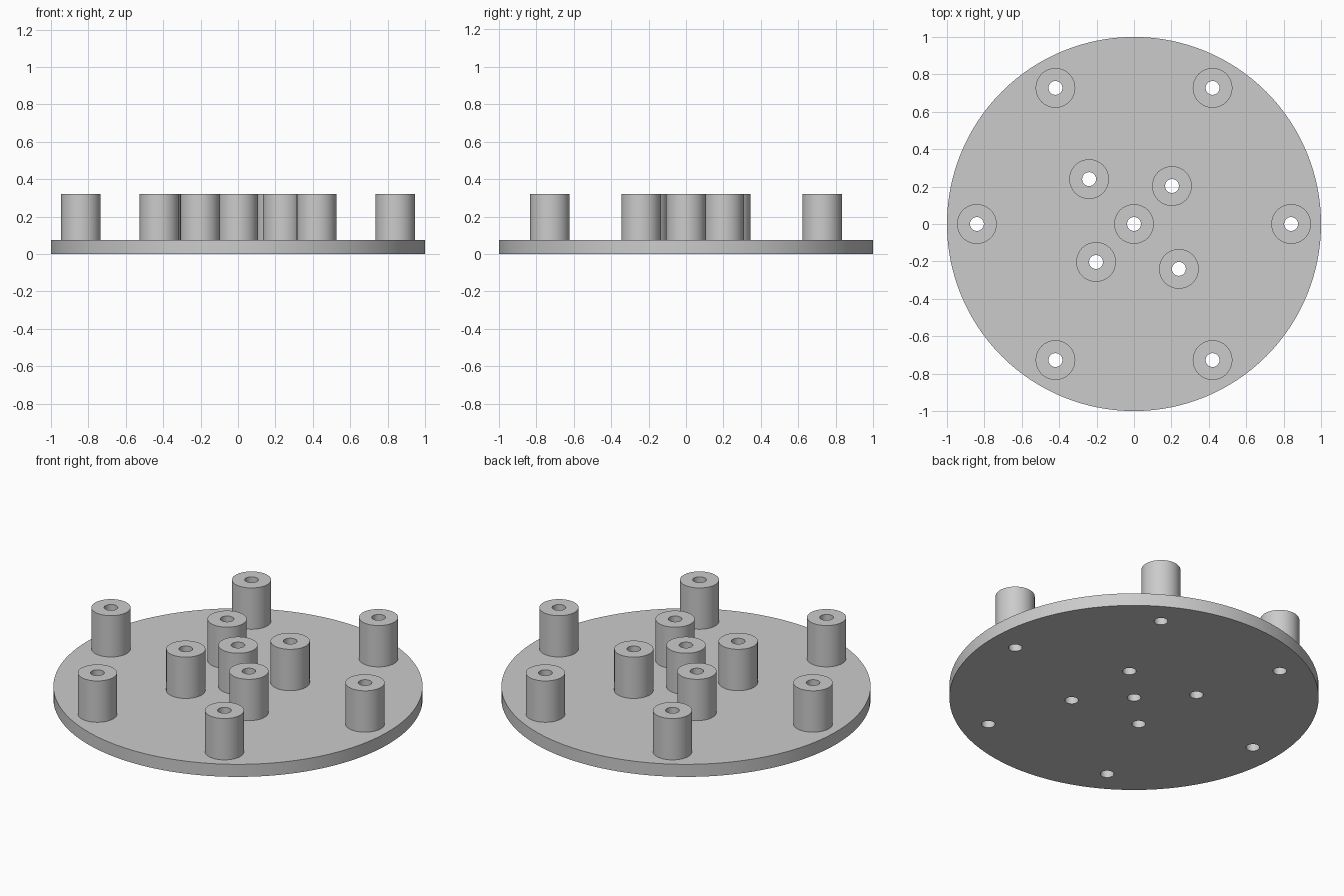
import bpy
import bmesh
from math import cos, sin, pi, radians

if "Cube" in bpy.data.objects:
    bpy.data.objects.remove(bpy.data.objects["Cube"], do_unlink=True)

PLATE_H, TOP = 0.075, 0.322
POST_R, BORE_R = 0.106, 0.037
RING_R = 0.84
SIDES = 64

grey = bpy.data.materials.new("plain grey")
grey.use_nodes = True
colour = (0.6, 0.6, 0.6, 1)
grey.diffuse_color = colour
grey.node_tree.nodes["Principled BSDF"].inputs["Base Color"].default_value = colour


def finish(name, bm):
    bmesh.ops.recalc_face_normals(bm, faces=bm.faces)
    mesh = bpy.data.meshes.new(name)
    bm.to_mesh(mesh)
    bm.free()
    mesh.materials.append(grey)
    obj = bpy.data.objects.new(name, mesh)
    bpy.context.collection.objects.link(obj)
    return obj


def smooth(obj):
    bpy.ops.object.select_all(action="DESELECT")
    obj.select_set(True)
    bpy.context.view_layer.objects.active = obj
    bpy.ops.object.shade_smooth_by_angle(angle=radians(30))


def add_disc(bm, x, y, radius, z0, z1, sides):
    made = bmesh.ops.create_cone(bm, cap_ends=True, segments=sides,
                                 radius1=radius, radius2=radius, depth=z1 - z0)
    bmesh.ops.translate(bm, verts=made["verts"], vec=(x, y, (z0 + z1) / 2))


def add_tube(name, x, y):
    # Outer wall, top rim and bore wall, seated on the plate
    profile = [(POST_R, PLATE_H), (POST_R, TOP), (BORE_R, TOP), (BORE_R, PLATE_H)]
    bm = bmesh.new()
    rings = [[bm.verts.new((x + r * cos(2 * pi * i / SIDES),
                            y + r * sin(2 * pi * i / SIDES), z))
              for i in range(SIDES)] for r, z in profile]
    for k in range(4):
        a, b = rings[k], rings[(k + 1) % 4]
        for i in range(SIDES):
            j = (i + 1) % SIDES
            bm.faces.new((a[i], a[j], b[j], b[i]))
    smooth(finish(name, bm))


# Post positions: outer ring of six, four inner, one central
outer = [(RING_R * cos(i * pi / 3), RING_R * sin(i * pi / 3)) for i in range(6)]
inner = [(-0.24, 0.24), (0.203, 0.203), (-0.203, -0.203), (0.24, -0.24)]
centre = [(0, 0)]

# Round plate with a hole under every post
bm = bmesh.new()
add_disc(bm, 0, 0, 1, 0, PLATE_H, 128)
plate = finish("base_plate", bm)

bm = bmesh.new()
for x, y in outer + inner + centre:
    add_disc(bm, x, y, BORE_R, -0.1, 0.2, SIDES)
cutter = finish("hole_cutter", bm)
cutter.hide_render = True

cut = plate.modifiers.new("holes", "BOOLEAN")
cut.operation = "DIFFERENCE"
cut.solver = "EXACT"
cut.object = cutter
bpy.context.view_layer.objects.active = plate
bpy.ops.object.modifier_apply(modifier=cut.name)
bpy.data.objects.remove(cutter, do_unlink=True)
smooth(plate)

# Hollow posts
for label, spots in (("outer", outer), ("inner", inner), ("centre", centre)):
    for n, (x, y) in enumerate(spots, 1):
        add_tube(f"{label}_post_{n}", x, y)
